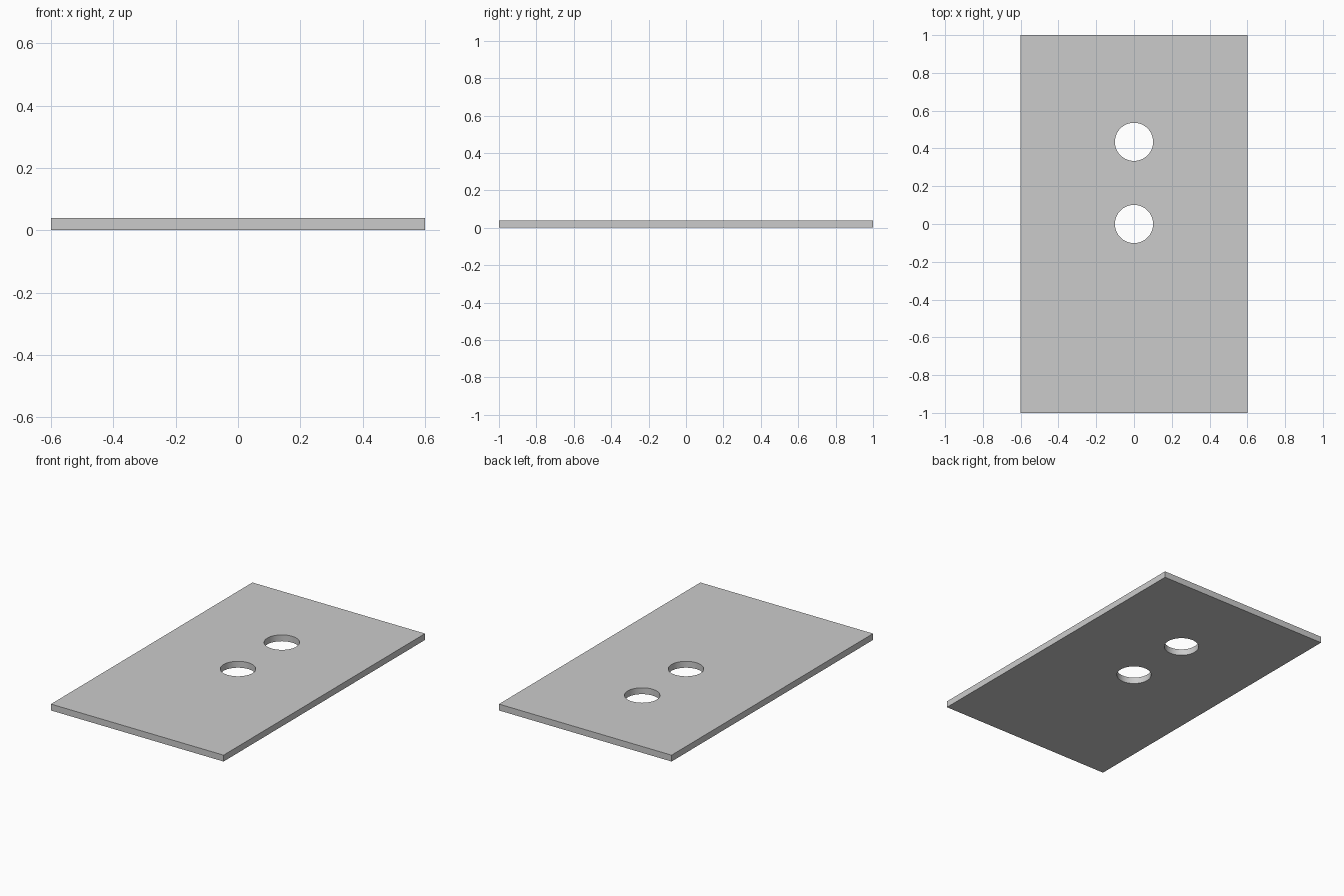
import bpy

if "Cube" in bpy.data.objects:
    bpy.data.objects.remove(bpy.data.objects["Cube"])

WIDTH, LENGTH, THICK = 1.2, 2.0, 0.04
HOLE_RADIUS = 0.101
HOLE_YS = (0.0, 0.435)

# Flat rectangular plate resting on the ground
bpy.ops.mesh.primitive_cube_add(size=1, location=(0, 0, THICK / 2))
plate = bpy.context.object
plate.name = "plate"
plate.scale = (WIDTH, LENGTH, THICK)
bpy.ops.object.transform_apply(location=True, rotation=False, scale=True)


def drill_hole(target, y):
    """Cut a round through-hole on the plate's centre line."""
    bpy.ops.mesh.primitive_cylinder_add(vertices=64, radius=HOLE_RADIUS,
                                        depth=THICK * 4, location=(0, y, THICK / 2))
    cutter = bpy.context.object
    cutter.name = "hole_cutter"
    cutter.hide_render = True
    mod = target.modifiers.new("hole", 'BOOLEAN')
    mod.operation = 'DIFFERENCE'
    mod.solver = 'EXACT'
    mod.object = cutter
    bpy.context.view_layer.objects.active = target
    bpy.ops.object.modifier_apply(modifier=mod.name)
    bpy.data.objects.remove(cutter, do_unlink=True)


# Two round holes: one in the middle, one towards the back
for hole_y in HOLE_YS:
    drill_hole(plate, hole_y)

# Smooth hole walls, sharp rims
bpy.ops.object.select_all(action='DESELECT')
plate.select_set(True)
bpy.context.view_layer.objects.active = plate
bpy.ops.object.shade_smooth_by_angle()
